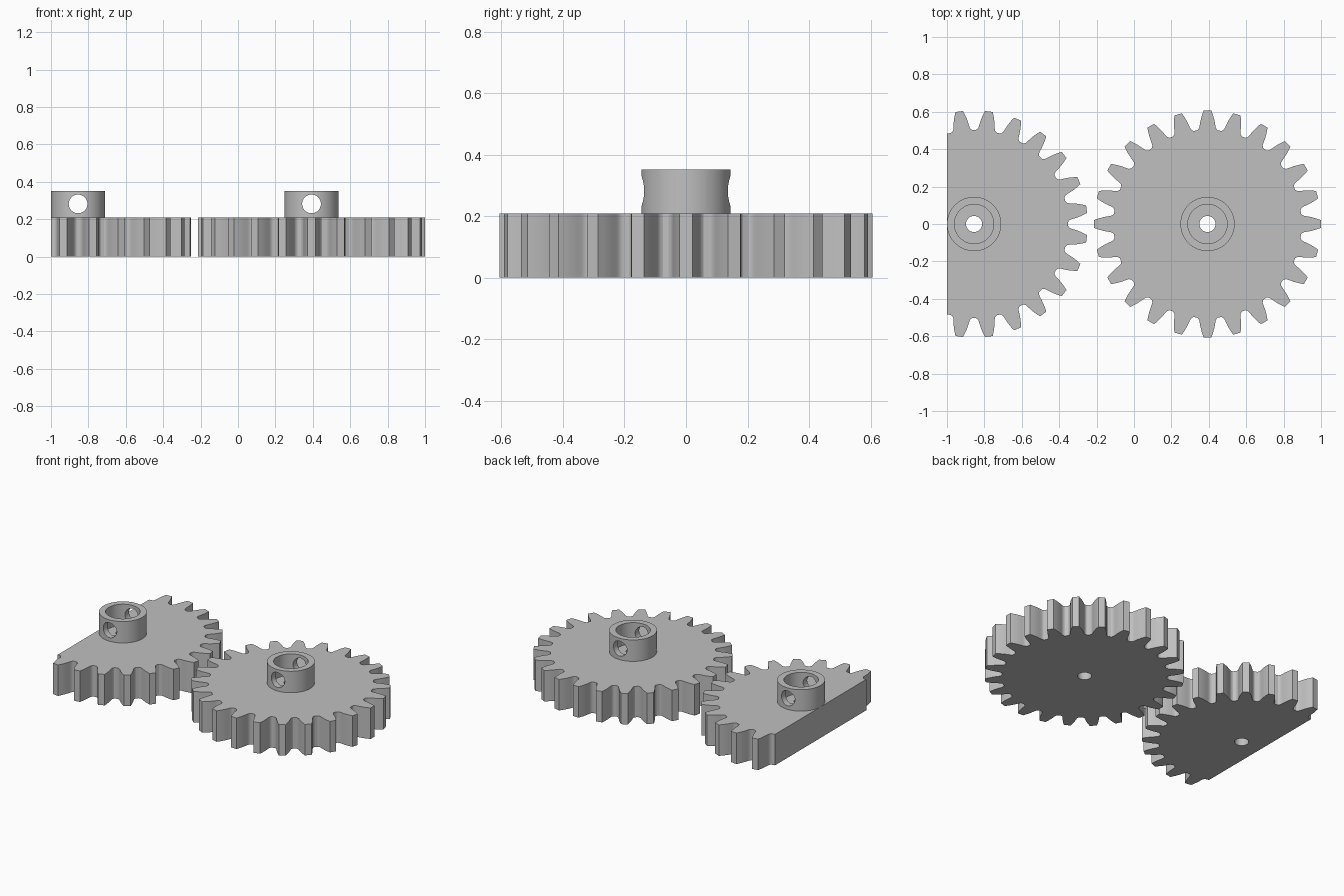
import bpy, bmesh
from math import pi, sin, cos, radians

cube = bpy.data.objects.get("Cube")
if cube:
    bpy.data.objects.remove(cube)

TEETH = 24
GEAR_H, HUB_TOP, HOLE_Z = 0.208, 0.352, 0.282
HUB_R, POCKET_R, BORE_R, PIN_R = 0.145, 0.105, 0.043, 0.05
# Tooth flank from root to tip: (radius, half angle)
FLANK = [(0.503, 0.112), (0.507, 0.099), (0.514, 0.088), (0.524, 0.081),
         (0.54, 0.074), (0.56, 0.064), (0.577, 0.054), (0.592, 0.044), (0.607, 0.034)]

grey = bpy.data.materials.new("light grey")
grey.use_nodes = True
colour = (0.53, 0.53, 0.53, 1)
grey.diffuse_color = colour
grey.node_tree.nodes["Principled BSDF"].inputs["Base Color"].default_value = colour


def new_object(name, bm):
    bmesh.ops.recalc_face_normals(bm, faces=bm.faces[:])
    mesh = bpy.data.meshes.new(name)
    bm.to_mesh(mesh)
    bm.free()
    mesh.materials.append(grey)
    obj = bpy.data.objects.new(name, mesh)
    bpy.context.collection.objects.link(obj)
    return obj


def extrude_outline(name, points, z0, z1):
    bm = bmesh.new()
    face = bm.faces.new([bm.verts.new((x, y, z0)) for x, y in points])
    top = bmesh.ops.extrude_face_region(bm, geom=[face])["geom"]
    verts = [v for v in top if isinstance(v, bmesh.types.BMVert)]
    bmesh.ops.translate(bm, verts=verts, vec=(0, 0, z1 - z0))
    return new_object(name, bm)


def circle(cx, radius, n=64):
    return [(cx + radius * cos(2 * pi * i / n), radius * sin(2 * pi * i / n)) for i in range(n)]


def activate(obj):
    bpy.ops.object.select_all(action='DESELECT')
    obj.select_set(True)
    bpy.context.view_layer.objects.active = obj


def subtract(obj, cutter):
    mod = obj.modifiers.new("cut", 'BOOLEAN')
    mod.operation, mod.solver, mod.object = 'DIFFERENCE', 'EXACT', cutter
    activate(obj)
    bpy.ops.object.modifier_apply(modifier=mod.name)
    bpy.data.objects.remove(cutter)


def gear(name, cx, phase, cut_x=None):
    # Toothed disc
    outline = []
    for t in range(TEETH):
        mid = phase + 2 * pi * t / TEETH
        polar = [(r, mid - a) for r, a in FLANK] + [(r, mid + a) for r, a in reversed(FLANK)]
        outline += [(cx + r * cos(a), r * sin(a)) for r, a in polar]
    disc = extrude_outline(name + "_disc", outline, 0, GEAR_H)

    # Flat side of the part gear
    if cut_x is not None:
        box = [(cut_x - 1, -1), (cut_x, -1), (cut_x, 1), (cut_x - 1, 1)]
        subtract(disc, extrude_outline("flat_cutter", box, -0.1, 0.5))

    # Shaft bore
    subtract(disc, extrude_outline("bore_cutter", circle(cx, BORE_R), -0.1, 0.5))

    # Collar with a pocket and a cross hole from front to back
    hub = extrude_outline(name + "_hub", circle(cx, HUB_R), GEAR_H, HUB_TOP)
    subtract(hub, extrude_outline("pocket_cutter", circle(cx, POCKET_R), 0.1, 0.5))
    pin = extrude_outline("pin_cutter", circle(0, PIN_R, 48), -0.3, 0.3)
    pin.rotation_euler.x = radians(90)
    pin.location = (cx, 0, HOLE_Z)
    bpy.context.view_layer.update()
    subtract(hub, pin)

    # Drop the hidden underside of the collar
    bm = bmesh.new()
    bm.from_mesh(hub.data)
    under = [f for f in bm.faces if all(v.co.z < GEAR_H + 0.001 for v in f.verts)]
    bmesh.ops.delete(bm, geom=under, context='FACES')
    bm.to_mesh(hub.data)
    bm.free()

    for obj in (disc, hub):
        activate(obj)
        bpy.ops.object.shade_smooth_by_angle(angle=radians(28))


gear("full_gear", 0.393, 0)
gear("part_gear", -0.855, pi / TEETH, cut_x=-1)
